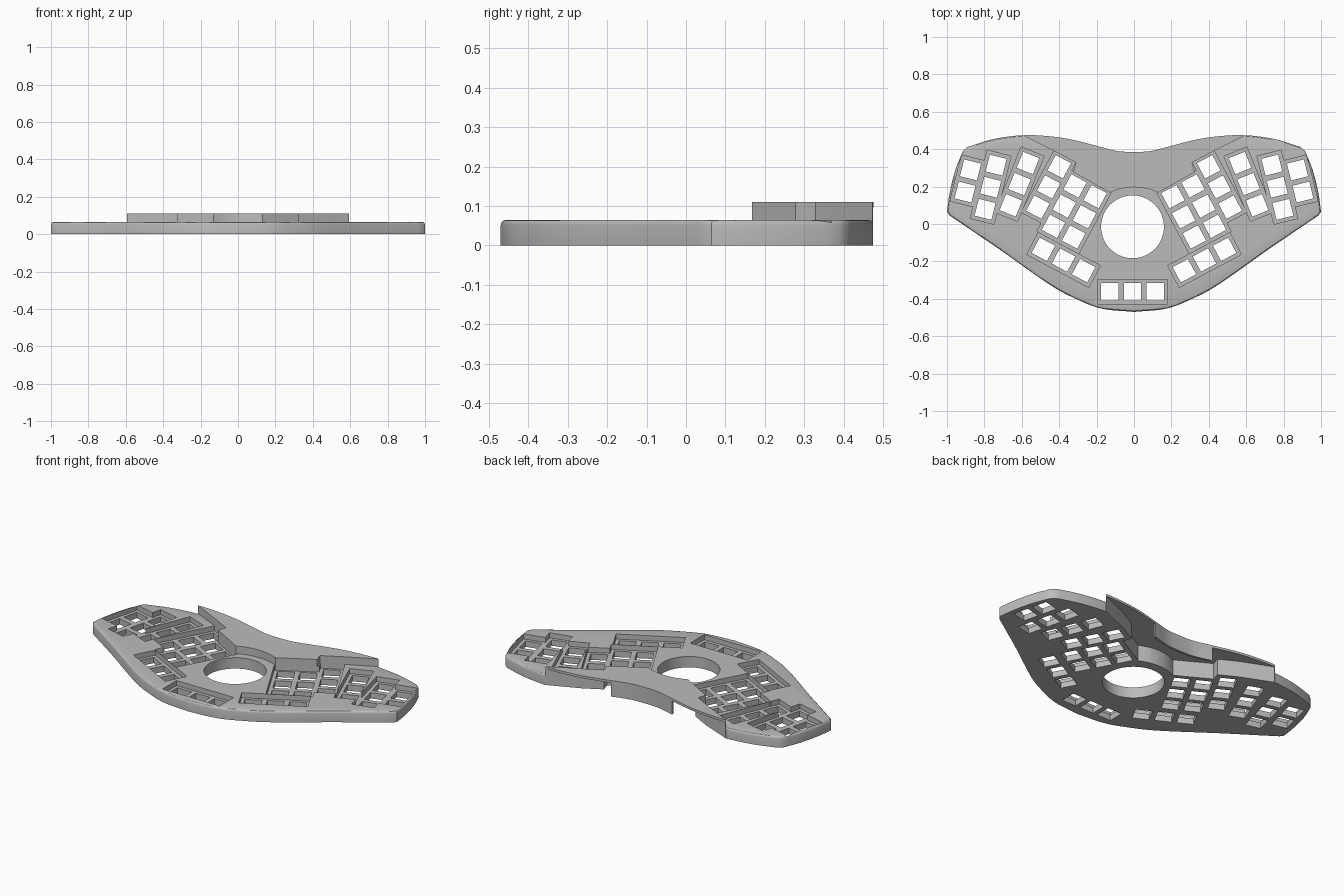
import bpy, bmesh, math
from mathutils import Vector, Matrix

cube = bpy.data.objects.get("Cube")
if cube:
    bpy.data.objects.remove(cube, do_unlink=True)

grey = bpy.data.materials.new("plain grey")
grey.use_nodes = True
GREY = (0.5, 0.5, 0.5, 1)
grey.diffuse_color = GREY
grey.node_tree.nodes["Principled BSDF"].inputs["Base Color"].default_value = GREY

TOP, FLOOR, RAISED = 0.065, 0.035, 0.11
PITCH = 0.122


def spline(pts, steps=6):
    """Smooth curve through the given points."""
    p = [Vector(q) for q in pts]
    p = [2 * p[0] - p[1]] + p + [2 * p[-1] - p[-2]]
    out = []
    for a, b, c, d in zip(p, p[1:], p[2:], p[3:]):
        for i in range(steps):
            t = i / steps
            out.append(0.5 * (2 * b + (c - a) * t + (2 * a - 5 * b + 4 * c - d) * t * t
                              + (3 * b - a - 3 * c + d) * t ** 3))
    return out + [p[-2]]


def mirrored(half):
    """Full left-to-right line from a half that starts on the middle."""
    return [Vector((-p[0], p[1])) for p in reversed(half[1:])] + [Vector(p) for p in half]


def finish(bm, name):
    bmesh.ops.recalc_face_normals(bm, faces=bm.faces)
    mesh = bpy.data.meshes.new(name)
    bm.to_mesh(mesh)
    bm.free()
    mesh.materials.append(grey)
    obj = bpy.data.objects.new(name, mesh)
    bpy.context.collection.objects.link(obj)
    return obj


def prism(name, pts, z0, z1, rim=0):
    bm = bmesh.new()
    base = bm.faces.new([bm.verts.new((p[0], p[1], z0)) for p in pts])
    ext = bmesh.ops.extrude_face_region(bm, geom=[base])["geom"]
    bmesh.ops.translate(bm, vec=(0, 0, z1 - z0),
                        verts=[v for v in ext if isinstance(v, bmesh.types.BMVert)])
    if rim:
        edges = [e for e in bm.edges if all(v.co.z > z1 - 1e-5 for v in e.verts)]
        bmesh.ops.bevel(bm, geom=edges, offset=rim, segments=3, profile=0.5, affect='EDGES')
    return finish(bm, name)


def boxes(name, places, size, z0, z1):
    bm = bmesh.new()
    for x, y, angle in places:
        m = (Matrix.Translation((x, y, (z0 + z1) / 2)) @ Matrix.Rotation(angle, 4, 'Z')
             @ Matrix.Diagonal((size, size, z1 - z0, 1)))
        bmesh.ops.create_cube(bm, size=1, matrix=m)
    return finish(bm, name)


def cut(obj, cutter, self_overlap=False):
    mod = obj.modifiers.new("cut", 'BOOLEAN')
    mod.operation, mod.solver, mod.object = 'DIFFERENCE', 'EXACT', cutter
    mod.use_self = self_overlap
    bpy.context.view_layer.objects.active = obj
    bpy.ops.object.modifier_apply(modifier=mod.name)
    bpy.data.objects.remove(cutter, do_unlink=True)


# Outline of the body
back = spline([(0, 0.385), (0.09, 0.39), (0.2, 0.418), (0.35, 0.455), (0.5, 0.473),
               (0.62, 0.473), (0.76, 0.452), (0.89, 0.412)])
side = spline([(0.915, 0.39), (0.955, 0.29), (0.985, 0.17), (1, 0.065)], 3)
front = spline([(0.985, 0.045), (0.86, -0.04), (0.72, -0.135), (0.45, -0.325),
                (0.3, -0.405), (0.17, -0.453), (0, -0.47)])
half = back + side + front
outline = half + [Vector((-p.x, p.y)) for p in reversed(half[1:-1])]
body = prism("body", outline, 0, TOP, rim=0.013)

# Opening under the raised bridge
bridge_front = mirrored([(0, 0.197), (0.035, 0.195), (0.068, 0.189), (0.1, 0.18), (0.13, 0.168),
                         (0.325, 0.278), (0.31, 0.328), (0.42, 0.387), (0.594, 0.473)])
cut(body, prism("opening_cutter", [(-0.7, 0.525)] + bridge_front + [(0.7, 0.525), (0.7, 0.7), (-0.7, 0.7)],
                -0.1, 0.2))

# Round hole in the middle
cut(body, prism("hole_cutter", [(0.168 * math.cos(math.tau * i / 64) - 0.008,
                                 0.168 * math.sin(math.tau * i / 64) - 0.015) for i in range(64)], -0.1, 0.2))

# Key places: x, y, turn of one half
keys = []


def column(x, y, degrees, cells):
    turn = math.radians(degrees)
    across = Vector((math.cos(turn), math.sin(turn)))
    down = Vector((across.y, -across.x))
    for c, r in cells:
        p = Vector((x, y)) + PITCH * (c * across + r * down)
        keys.append((p.x, p.y, turn))


column(0.208, 0.146, 28, [(c, r) for c in (0, 1) for r in range(3)]
       + [(2, r - 0.42) for r in range(3)] + [(c, 3.1) for c in (-1.08, -0.08, 0.92)])
column(0.567, 0.326, 22, [(0, r) for r in range(3)])
column(0.737, 0.315, -14 + 28, [(0, r) for r in range(3)])
column(0.874, 0.289, 14, [(0, r) for r in range(2)])


# Outer columns lean the other way from the inner ones only by mirroring
keys += [(-x, y, -a) for x, y, a in keys]
keys += [(-0.008 + i * PITCH, -0.363, 0) for i in (-1, 0, 1)]

# Sunken wells, then square key holes through their floor
cut(body, boxes("well_cutter", keys, 0.132, FLOOR, 0.2), True)
cut(body, boxes("key_hole_cutter", keys, 0.093, -0.1, 0.2))

# Raised bridge: thin sheet, front skirt and rear wall
tip = 0.594
rear = [p for p in mirrored(back) if abs(p.x) < tip - 0.01]
sheet = prism("bridge_top", bridge_front + rear[::-1], RAISED - 0.014, RAISED)

inner = []
for i, p in enumerate(bridge_front):
    end = i in (0, len(bridge_front) - 1)
    lean = 0 if abs(p.x) < 0.1 else math.copysign(0.008, p.x)
    inner.append(p + Vector((-lean / 4, 0.001) if end else (-lean, 0.012)))
skirt = prism("bridge_skirt", bridge_front + inner[::-1], 0, RAISED - 0.002)

wall_line = [p for p in mirrored(back) if abs(p.x) < 0.205]
wall = prism("bridge_rear_wall", wall_line + [p - Vector((0, 0.014)) for p in reversed(wall_line)],
             0.015, RAISED - 0.002)

# Smooth rounded rims, keep sharp edges
bpy.ops.object.select_all(action='DESELECT')
for obj in (body, sheet, skirt, wall):
    obj.select_set(True)
bpy.context.view_layer.objects.active = body
bpy.ops.object.shade_smooth_by_angle(angle=math.radians(30))
